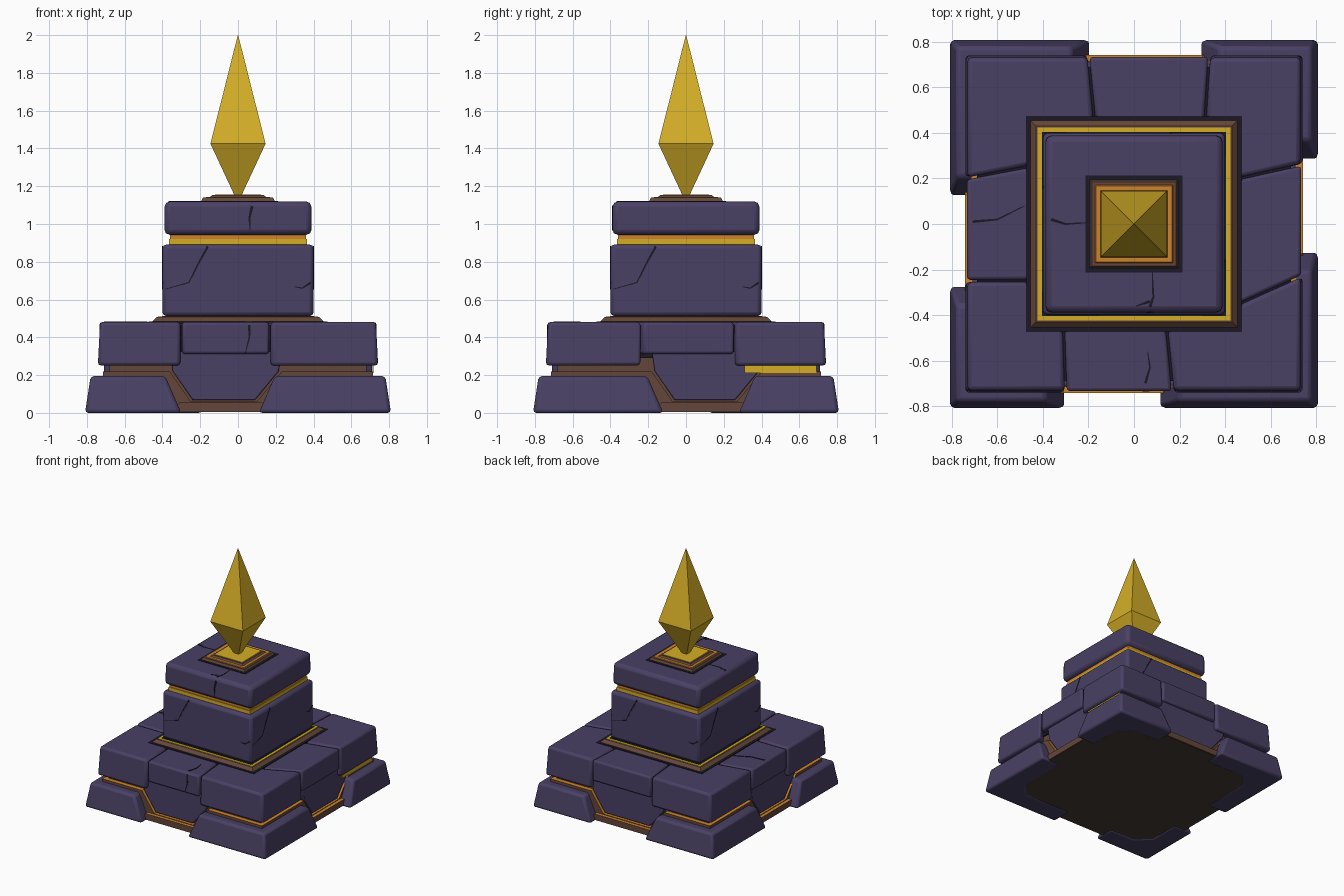
import bpy, bmesh, math
from mathutils import Vector, Matrix

if "Cube" in bpy.data.objects:
    bpy.data.objects.remove(bpy.data.objects["Cube"])


def material(name, rgb):
    m = bpy.data.materials.new(name)
    m.diffuse_color = (*rgb, 1)
    m.use_nodes = True
    m.node_tree.nodes["Principled BSDF"].inputs["Base Color"].default_value = m.diffuse_color
    return m


STONE = material("purple_stone", (0.066, 0.052, 0.128))
GOLD = material("yellow_gold", (0.66, 0.42, 0.02))
ORANGE = material("orange_glow", (0.62, 0.23, 0.025))
BROWN = material("brown_metal", (0.125, 0.062, 0.042))
DARK = material("dark_crack", (0.011, 0.009, 0.018))
UNDER = material("underside_brown", (0.06, 0.042, 0.036))


def rot(k):
    return Matrix.Rotation(k * math.pi / 2, 4, 'Z')


def prism(name, a, b, mats, bevel=0.0, k=0, rule=None):
    """Solid joining two matching outlines, turned k quarter turns."""
    bm = bmesh.new()
    va = [bm.verts.new(rot(k) @ Vector(p)) for p in a]
    vb = [bm.verts.new(rot(k) @ Vector(p)) for p in b]
    n = len(a)
    bm.faces.new(va)
    bm.faces.new(vb)
    for i in range(n):
        j = (i + 1) % n
        bm.faces.new((va[i], va[j], vb[j], vb[i]))
    bmesh.ops.recalc_face_normals(bm, faces=bm.faces)
    if rule:
        for f in bm.faces:
            f.material_index = rule(f)
    me = bpy.data.meshes.new(name)
    bm.to_mesh(me)
    bm.free()
    for m in mats:
        me.materials.append(m)
    ob = bpy.data.objects.new(name, me)
    bpy.context.collection.objects.link(ob)
    if bevel:
        md = ob.modifiers.new("soft_edges", 'BEVEL')
        md.width, md.segments, md.limit_method = bevel, 2, 'ANGLE'
        md.angle_limit = math.radians(35)
    return ob


def block(name, h0, h1, z0, z1, mat, bevel=0.0):
    """Square block or frustum from half width h0 to h1."""
    q = [(-1, -1), (1, -1), (1, 1), (-1, 1)]
    return prism(name, [(x * h0, y * h0, z0) for x, y in q],
                 [(x * h1, y * h1, z1) for x, y in q], [mat], bevel)


def side_plate(name, pts, d0, d1, mats, k, bevel=0.0, rule=None):
    """Outline in (along, height) pushed out from depth d0 to d1 on side k."""
    return prism(name, [(s, -d0, z) for s, z in pts],
                 [(s, -d1, z) for s, z in pts], mats, bevel, k, rule)


def crack_outline(pts, w):
    """Tapered ribbon around a short path."""
    left, right = [], []
    for i, p in enumerate(pts):
        p = Vector(p)
        t = (Vector(pts[min(i + 1, len(pts) - 1)]) - Vector(pts[max(i - 1, 0)])).normalized()
        nrm = Vector((-t.y, t.x)) * w * (1 - 0.7 * i / (len(pts) - 1))
        left.append(tuple(p + nrm))
        right.append(tuple(p - nrm))
    return left + right[::-1]


# Per side (front, right, back, left): gap between feet, and stone joints (outer, inner)
gaps = [(-0.30, 0.11), (-0.12, 0.28), (-0.29, 0.19), (-0.12, 0.27)]
joints = [((-0.30, -0.31), (0.17, 0.14)), ((-0.23, -0.37), (0.26, 0.19)),
          ((-0.33, -0.31), (0.20, 0.17)), ((-0.20, -0.26), (0.25, 0.25))]

# Underside and inner core
block("underside_plate", 0.735, 0.735, 0.004, 0.02, UNDER)
block("lower_core", 0.68, 0.68, 0.015, 0.30, BROWN)
block("slab_core", 0.69, 0.69, 0.29, 0.465, DARK)


def up_is_orange(f):
    return 1 if f.normal.z > 0.3 else 0


for k in range(4):
    g0, g1 = gaps[k]
    # Trim stepping down into the gap between the feet
    path = [(g1 + 0.12, 0.218), (g1 - 0.01, 0.06), (g0 + 0.05, 0.06), (g0 - 0.06, 0.218)]
    side_plate("stepped_trim", [(-0.714, 0.01), (0.714, 0.01), (0.714, 0.218)] + path
               + [(-0.714, 0.218)], 0.60, 0.715, [BROWN, ORANGE], k, 0, up_is_orange)
    side_plate("trim_ledge", [(g0 - 0.05, 0.006), (g1 + 0.05, 0.006), (g1 + 0.02, 0.055),
               (g0 - 0.01, 0.055)], 0.60, 0.742, [BROWN, ORANGE], k, 0, up_is_orange)
    # Recessed panel
    side_plate("recessed_panel", [(g0 + 0.06, 0.068), (g1 - 0.02, 0.068), (g1 + 0.105, 0.22),
               (g1 + 0.12, 0.325), (g0 - 0.06, 0.325), (g0 - 0.045, 0.22)],
               0.55, 0.71, [STONE], k, 0.006)
    # Corner foot, between this side and the next one
    a0, b0 = g1, gaps[(k + 1) % 4][0]

    def foot(o, e, i, z):
        x, y = a0 + e, b0 - e
        return [(o, -o, z), (o, y, z), (i, y, z), (i, -i + 0.1, z),
                (i - 0.1, -i, z), (x, -i, z), (x, -o, z)]
    prism("corner_foot", foot(0.81, 0.0, 0.63, 0), foot(0.78, 0.085, 0.63, 0.195),
          [STONE], 0.018, k)

    # Slab stones: middle and corner
    (lo, li), (ro, ri) = joints[k]
    e, h, n = 0.005, 0.742, 0.42
    mid = [(lo + e, -h + 0.008), (ro - e, -h + 0.008), (ri - e, -n), (li + e, -n)]
    prism("slab_middle_stone", [(*p, 0.312) for p in mid], [(*p, 0.48) for p in mid],
          [STONE], 0.014, k)
    no, ni = joints[(k + 1) % 4][0]

    def corner(h, z):
        return [(ro + e, -h, z), (h, -h, z), (h, no - e, z), (n, ni - e, z),
                (n, -n, z), (ri + e, -n, z)]
    prism("slab_corner_stone", [*corner(h, 0.25)], [*corner(h - 0.012, 0.482)],
          [STONE], 0.018, k)

    # Tower cracks
    for c in ([(-0.16, 0.88), (-0.21, 0.79), (-0.26, 0.69), (-0.385, 0.655)],
              [(0.385, 0.69), (0.34, 0.66), (0.30, 0.668)]):
        side_plate("tower_crack", crack_outline(c, 0.006), 0.398, 0.4015, [DARK], k)

# Glowing strip under the slab on the right side
side_plate("gold_strip", [(0.31, 0.212), (0.69, 0.212), (0.69, 0.25), (0.31, 0.25)],
           0.712, 0.718, [GOLD], 1)

# Tower
block("frame_shadow", 0.474, 0.474, 0.47, 0.485, DARK)
block("tower_base_frame", 0.465, 0.43, 0.475, 0.507, BROWN)
block("tower_base_gold", 0.424, 0.424, 0.48, 0.511, GOLD)
block("tower_base_shadow", 0.403, 0.403, 0.50, 0.514, DARK)
block("tower_body", 0.40, 0.40, 0.512, 0.892, STONE, 0.022)
block("band_lower", 0.365, 0.365, 0.88, 0.92, GOLD)
block("band_upper", 0.36, 0.36, 0.92, 0.955, ORANGE)
block("tower_cap", 0.39, 0.388, 0.943, 1.12, STONE, 0.028)

# Cap cracks, down the front and across the top
side_plate("cap_crack", crack_outline([(0.075, 1.095), (0.06, 1.03), (0.065, 0.965)], 0.008),
           0.386, 0.392, [DARK], 0)
for c in ([(0.07, -0.365), (0.085, -0.32), (0.08, -0.21)],
          [(-0.365, 0.02), (-0.30, 0.0), (-0.21, 0.005)],
          [(0.07, -0.34), (0.01, -0.36)]):
    o = crack_outline(c, 0.007)
    prism("cap_top_crack", [(*p, 1.117) for p in o], [(*p, 1.122) for p in o], [DARK])
for c in ([(0.05, -0.70), (0.07, -0.63), (0.06, -0.56)],
          [(-0.71, 0.01), (-0.60, 0.02), (-0.48, 0.08)]):
    o = crack_outline(c, 0.006)
    prism("slab_top_crack", [(*p, 0.478) for p in o], [(*p, 0.4835) for p in o], [DARK])
side_plate("slab_front_crack", crack_outline([(0.06, 0.465), (0.06, 0.40), (0.04, 0.32)], 0.007),
           0.73, 0.736, [DARK], 0)

# Crystal mount
block("mount_shadow", 0.213, 0.213, 1.11, 1.123, DARK)
block("mount_frame", 0.20, 0.185, 1.11, 1.14, BROWN)
block("mount_glow", 0.176, 0.168, 1.13, 1.144, ORANGE)
block("mount_inner", 0.165, 0.135, 1.13, 1.154, BROWN)
block("mount_gold", 0.122, 0.122, 1.14, 1.157, GOLD)

# Crystal
block("crystal_lower", 0.018, 0.146, 1.15, 1.425, GOLD)
block("crystal_upper", 0.146, 0.001, 1.425, 2.0, GOLD)

# Smooth the rounded edges only
for ob in bpy.data.objects:
    ob.select_set(True)
    bpy.context.view_layer.objects.active = ob
bpy.ops.object.shade_smooth_by_angle(angle=math.radians(30))
